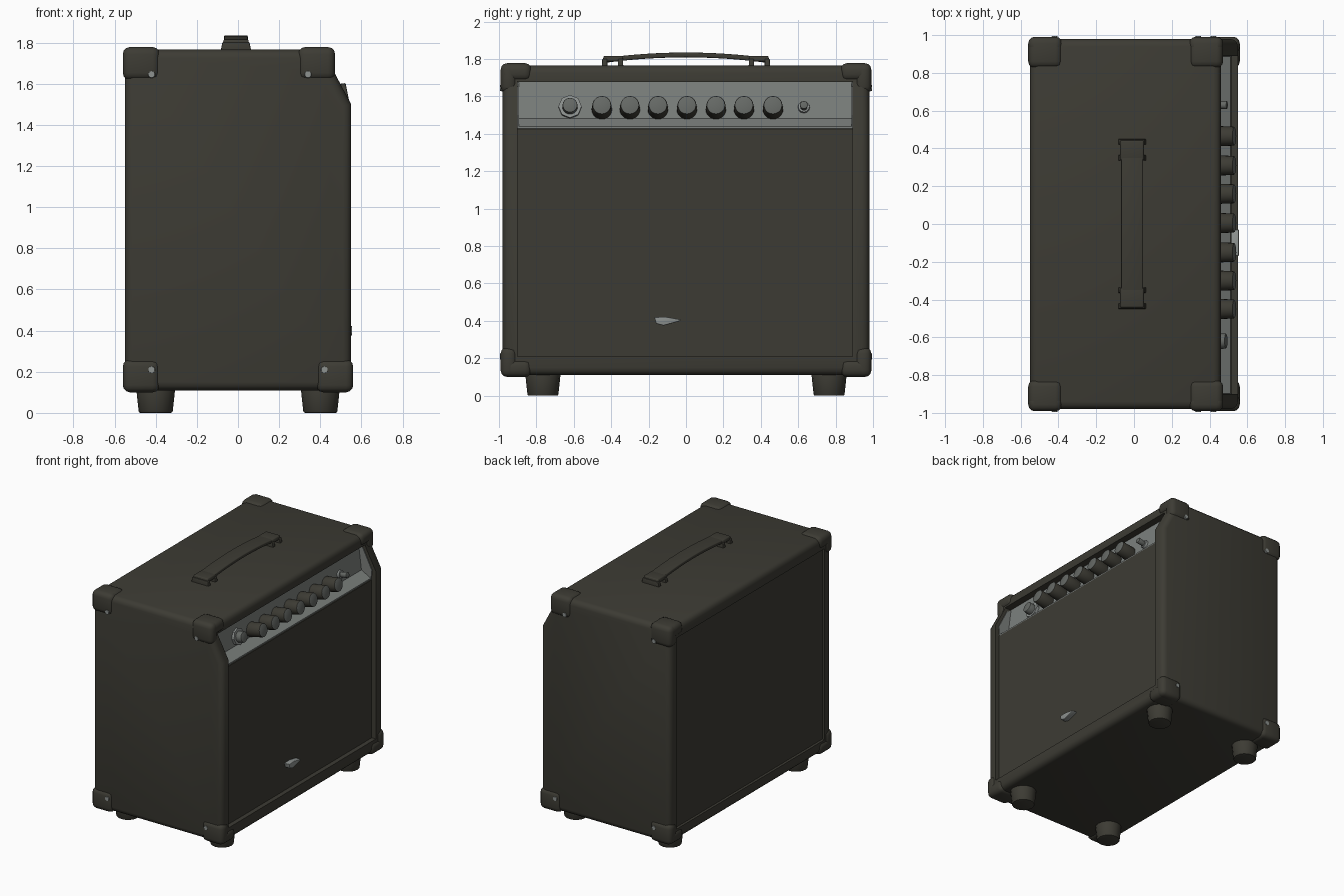
import bpy, bmesh, math
from mathutils import Vector, Matrix

if "Cube" in bpy.data.objects:
    bpy.data.objects.remove(bpy.data.objects["Cube"])


def material(name, rgb):
    m = bpy.data.materials.new(name)
    m.diffuse_color = (*rgb, 1)
    m.use_nodes = True
    m.node_tree.nodes["Principled BSDF"].inputs["Base Color"].default_value = m.diffuse_color
    return m


BLACK = material("black_vinyl", (0.046, 0.044, 0.034))
GREY = material("panel_grey", (0.20, 0.215, 0.205))
STEEL = material("steel", (0.27, 0.29, 0.28))
CAP = material("knob_cap_grey", (0.13, 0.14, 0.13))


def finish(name, bm, mats, bevel=0, segs=3):
    bmesh.ops.recalc_face_normals(bm, faces=bm.faces)
    me = bpy.data.meshes.new(name)
    bm.to_mesh(me)
    bm.free()
    ob = bpy.data.objects.new(name, me)
    bpy.context.collection.objects.link(ob)
    for m in mats:
        me.materials.append(m)
    if bevel:
        b = ob.modifiers.new("bevel", 'BEVEL')
        b.width, b.segments = bevel, segs
        b.limit_method = 'ANGLE'
    return ob


def activate(ob):
    bpy.ops.object.select_all(action='DESELECT')
    ob.select_set(True)
    bpy.context.view_layer.objects.active = ob


def smooth(ob):
    activate(ob)
    for m in list(ob.modifiers):
        bpy.ops.object.modifier_apply(modifier=m.name)
    bpy.ops.object.shade_smooth_by_angle(angle=math.radians(35))


def prism(name, pts, lo, hi, mat, axis='Y', bevel=0):
    """Extrude an outline: (x, z) along Y, or (y, z) along X."""
    bm = bmesh.new()
    place = (lambda a, b, t: (a, t, b)) if axis == 'Y' else (lambda a, b, t: (t, a, b))
    f = bm.faces.new([bm.verts.new(place(a, b, lo)) for a, b in pts])
    g = bmesh.ops.extrude_face_region(bm, geom=[f])
    step = Vector(place(0, 0, hi - lo))
    for v in g["geom"]:
        if isinstance(v, bmesh.types.BMVert):
            v.co += step
    return finish(name, bm, [mat], bevel)


def box(name, lo, hi, mat, bevel=0, top=1.0):
    lo, hi = [Vector(map(min, lo, hi)), Vector(map(max, lo, hi))]
    bm = bmesh.new()
    bmesh.ops.create_cube(bm, size=1)
    c, s = (lo + hi) / 2, hi - lo
    for v in bm.verts:
        k = top if v.co.z > 0 else 1
        v.co = Vector((c.x + v.co.x * s.x * k, c.y + v.co.y * s.y * k, c.z + v.co.z * s.z))
    return finish(name, bm, [mat], bevel)


def cylinder(name, start, direction, length, r1, r2, mats, sides=16, bevel=0):
    d = Vector(direction).normalized()
    bm = bmesh.new()
    rot = d.to_track_quat('Z', 'Y').to_matrix().to_4x4()
    mtx = Matrix.Translation(Vector(start) + d * length / 2) @ rot
    bmesh.ops.create_cone(bm, cap_ends=True, segments=sides, radius1=r1, radius2=r2,
                          depth=length, matrix=mtx)
    bm.normal_update()
    if len(mats) > 1:                       # outer cap takes the second colour
        for f in bm.faces:
            if f.normal.dot(d) > 0.9:
                f.material_index = 1
    return finish(name, bm, mats, bevel, 2)


# Cabinet: sloped-front side profile, recessed front and back
cabinet = prism("cabinet", [(-0.55, 0.11), (0.55, 0.11), (0.55, 1.50), (0.46, 1.67),
                            (0.46, 1.765), (-0.55, 1.765)], -0.98, 0.98, BLACK, bevel=0.04)
front_cut = prism("front_cutter", [(0.515, 0.21), (0.7, 0.21), (0.7, 1.68), (0.40, 1.68),
                                   (0.425, 1.475), (0.515, 1.425)], -0.9, 0.89, BLACK)
back_cut = box("back_cutter", (-0.7, -0.9, 0.2), (-0.53, 0.9, 1.67), BLACK)
for cut in (front_cut, back_cut):
    cut.hide_render = True
    m = cabinet.modifiers.new("cut", 'BOOLEAN')
    m.operation, m.object, m.solver = 'DIFFERENCE', cut, 'EXACT'
smooth(cabinet)
for cut in (front_cut, back_cut):
    bpy.data.objects.remove(cut)

# Control panel with sloping lower lip and end cheeks
prism("control_panel", [(0.395, 1.678), (0.407, 1.678), (0.432, 1.482), (0.51, 1.438),
                        (0.51, 1.42), (0.42, 1.47)], -0.898, 0.888, GREY)
for y0, y1 in ((-0.901, -0.894), (0.884, 0.891)):
    prism("panel_cheek", [(0.40, 1.678), (0.425, 1.475), (0.512, 1.428),
                          (0.52, 1.50), (0.445, 1.65)], y0, y1, GREY)

# Knobs, input jack and indicator along the panel
tilt = (0.97, 0, 0.2)
for y in (-0.45, -0.30, -0.15, 0.005, 0.16, 0.31, 0.465):
    smooth(cylinder("control_knob", (0.415, y, 1.53), tilt, 0.12, 0.055, 0.05,
                    [BLACK, CAP], 20, 0.006))
cylinder("jack_nut", (0.41, -0.62, 1.54), tilt, 0.035, 0.062, 0.062, [STEEL], 8)
smooth(cylinder("jack_socket", (0.42, -0.62, 1.54), tilt, 0.07, 0.042, 0.04, [CAP], 16, 0.005))
smooth(cylinder("indicator_base", (0.41, 0.63, 1.54), tilt, 0.03, 0.034, 0.03, [STEEL], 12))
smooth(cylinder("indicator_tip", (0.42, 0.63, 1.54), tilt, 0.075, 0.018, 0.022, [CAP], 12, 0.005))

# Small plain teardrop badge on the grille
smooth(prism("badge", [(-0.17, 0.42), (-0.16, 0.385), (-0.12, 0.375), (-0.03, 0.40),
                       (-0.03, 0.408), (-0.11, 0.422)], 0.51, 0.555, STEEL, 'X', 0.008))

# Corner protectors: a side plate and a top/bottom plate, with a screw each
for sx in (-1, 1):
    for sy in (-1, 1):
        for top in (False, True):
            xo = 0.472 if (top and sx > 0) else sx * 0.56
            zo, dz = (1.778, -1) if top else (0.10, 1)
            yo = sy * 0.991
            o = (xo, yo, zo)
            smooth(box("corner_side_plate", o,
                       (xo - sx * 0.18, yo - sy * 0.088, zo + dz * 0.16), BLACK, 0.035))
            smooth(box("corner_cap_plate", o,
                       (xo - sx * 0.18, yo - sy * 0.165, zo + dz * 0.095), BLACK, 0.035))
            if sx < 0:
                xs = -0.42
            else:
                xs = 0.34 if top else 0.42
            smooth(cylinder("corner_screw", (xs, sy * 0.97, 1.645 if top else 0.21),
                            (0, sy, 0), 0.025, 0.02, 0.016, [STEEL], 10))

# Feet
for sx in (-1, 1):
    for sy in (-1, 1):
        smooth(cylinder("foot", (sx * 0.40, sy * 0.765, 0.0), (0, 0, 1), 0.13,
                        0.082, 0.096, [BLACK], 16, 0.008))

# Carry handle: arched strap on end brackets
N = 12
ys = [-0.44 + 0.88 * i / N for i in range(N + 1)]
arc = [(y, 1.805 + 0.03 * (1 - (y / 0.44) ** 2)) for y in ys]
strap = arc + [(y, z - 0.026) for y, z in reversed(arc)]
smooth(prism("handle_strap", strap, -0.068, 0.048, BLACK, 'X', 0.007))
for s in (-1, 1):
    smooth(box("handle_end_cap", (-0.075, s * 0.335, 1.788), (0.055, s * 0.445, 1.816),
               BLACK, 0.006, 0.92))
    for y0, y1 in ((0.335, 0.365), (0.42, 0.45)):
        smooth(box("handle_post", (-0.085, s * y0, 1.755), (0.065, s * y1, 1.80),
                   BLACK, 0.004, 0.88))
